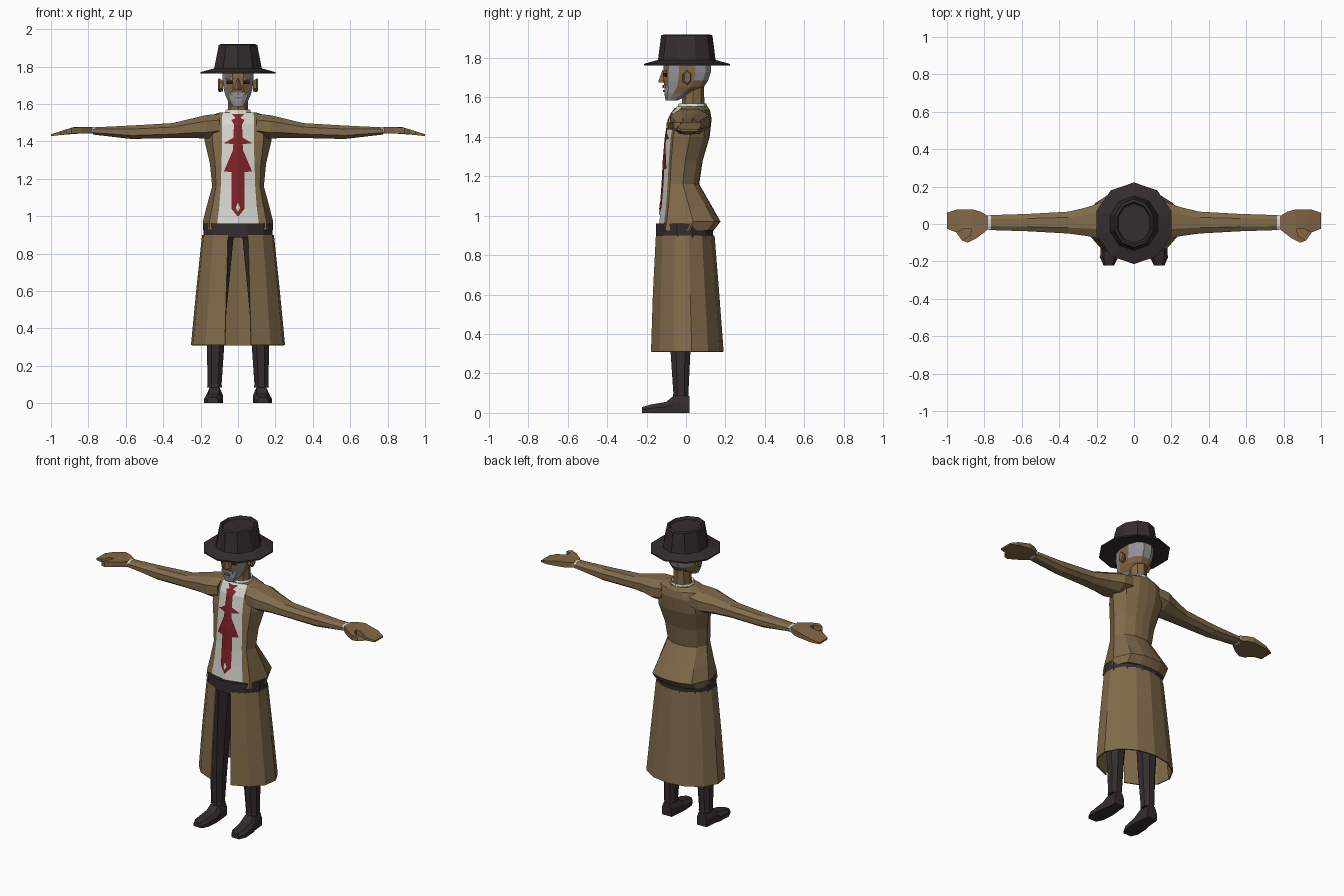
import bpy, bmesh, math
from mathutils import Vector

cube = bpy.data.objects.get("Cube")
if cube:
    bpy.data.objects.remove(cube, do_unlink=True)


def material(name, rgb):
    m = bpy.data.materials.new(name)
    m.use_nodes = True
    m.diffuse_color = (*rgb, 1)
    bsdf = m.node_tree.nodes["Principled BSDF"]
    bsdf.inputs["Base Color"].default_value = (*rgb, 1)
    bsdf.inputs["Roughness"].default_value = 0.9
    return m


COAT = material("tan coat", (0.22, 0.148, 0.07))
DARK = material("charcoal brown", (0.036, 0.026, 0.027))
SHIRT = material("off white", (0.68, 0.68, 0.63))
TIE = material("deep red", (0.22, 0.016, 0.02))
SKIN = material("brown skin", (0.23, 0.14, 0.063))
HAIR = material("grey hair", (0.3, 0.3, 0.33))
EYE = material("dark eye", (0.035, 0.01, 0.01))


def oval(c, a, b, n=8, axis="z", turn=0.0, power=1.0):
    """Ring of n points around c, starting at the front or side."""
    pts = []
    for i in range(n):
        t = math.tau * (i + turn) / n
        s, k = math.sin(t), -math.cos(t)
        s = math.copysign(abs(s) ** power, s) * a
        k = math.copysign(abs(k) ** power, k) * b
        offset = {"z": (s, k, 0), "x": (0, s, k), "y": (s, 0, k)}[axis]
        pts.append(Vector(c) + Vector(offset))
    return pts


def loft(name, rings, mats, rule=None, caps=True, closed=True, mirror=False):
    """Skin a list of equal rings; rule(row, column) picks the material."""
    bm = bmesh.new()
    rows = [[bm.verts.new(p) for p in r] for r in rings]
    n = len(rows[0])
    for i in range(len(rows) - 1):
        for j in range(n if closed else n - 1):
            k = (j + 1) % n
            f = bm.faces.new((rows[i][j], rows[i][k], rows[i + 1][k], rows[i + 1][j]))
            f.material_index = rule(i, j) if rule else 0
    if caps:
        ends = [bm.faces.new(rows[0][::-1]), bm.faces.new(rows[-1])]
        bmesh.ops.triangulate(bm, faces=ends)
    bmesh.ops.recalc_face_normals(bm, faces=bm.faces)
    me = bpy.data.meshes.new(name)
    bm.to_mesh(me)
    bm.free()
    for m in mats:
        me.materials.append(m)
    ob = bpy.data.objects.new(name, me)
    bpy.context.collection.objects.link(ob)
    if mirror:
        ob.modifiers.new("mirror", "MIRROR")
    return ob


# Hat: brim underside, brim edge, crown and dented top
hat = [(.08, .11, 1.775), (.21, .218, 1.762), (.21, .218, 1.77), (.134, .146, 1.79),
       (.108, .13, 1.915), (.095, .115, 1.92), (.088, .105, 1.905)]
loft("hat", [oval((0, .004, z), a, b, 10) for a, b, z in hat], [DARK])

# Head, with beard, sideburns and back hair picked by row and angle
head = [(1.585, .035, -.105, -.04), (1.62, .058, -.112, .03), (1.655, .072, -.113, .095),
        (1.685, .08, -.116, .115), (1.73, .085, -.118, .13), (1.785, .085, -.115, .13)]


def head_colour(row, col):
    side = min(col + 1, 11 - col)       # 0 is the front, 6 the back
    if row == 0:
        return 1
    if row == 1:
        return 1 if side <= 2 else 0
    return 1 if side == 2 or (side >= 4 and row > 2) else 0


loft("head", [oval((0, (f + b) / 2, z), w, (b - f) / 2, 12, turn=.5, power=.8)
              for z, w, f, b in head], [SKIN, HAIR], head_colour)
loft("neck", [oval((0, .035, 1.52), .055, .058), oval((0, .038, 1.7), .05, .054)], [SKIN])
loft("nose", [oval((0, -.114, 1.675), .019, .024, 4), oval((0, -.114, 1.685), .018, .025, 4),
              oval((0, -.112, 1.735), .007, .009, 4)], [SKIN])
loft("ear", [oval((.08, 0, 1.695), .02, .028, 6, "x"), oval((.1, .005, 1.7), .024, .037, 6, "x"),
             oval((.108, .008, 1.702), .018, .03, 6, "x")], [SKIN], mirror=True)


def plate(name, loc, size, turn, mat, mirror=False):
    ring = [(-1, -1), (1, -1), (1, 1), (-1, 1)]
    c, s = math.cos(turn), math.sin(turn)
    rings = [[Vector(loc) + Vector((u * size[0] * c - d * s, u * size[0] * s + d * c, v * size[1]))
              for u, v in ring] for d in (-.004, .004)]
    return loft(name, rings, [mat], mirror=mirror)


plate("eye", (.045, -.107, 1.715), (.016, .009), .45, EYE, True)
plate("eyebrow", (.045, -.107, 1.735), (.019, .004), .45, HAIR, True)
plate("mouth", (0, -.113, 1.633), (.018, .005), 0, SKIN)
plate("moustache", (.02, -.112, 1.655), (.02, .007), .15, HAIR, True)

# Jacket rows: height, shirt half width, half width, front, back
torso = [(.925, .11, .188, -.142, .14), (.97, .11, .188, -.135, .175),
         (1.05, .1, .168, -.126, .13), (1.16, .092, .138, -.118, .067),
         (1.28, .088, .15, -.112, .085), (1.4, .085, .178, -.102, .12),
         (1.49, .085, .18, -.086, .13), (1.535, .085, .155, -.062, .122),
         (1.555, .08, .095, -.045, .108)]


def torso_ring(z, lx, w, f, b):
    half = [(lx, f + .025), (.45 * lx + .55 * w, f + .037), (w, .45 * f + .55 * b),
            (.75 * w, b - .03), (.35 * w, b - .004)]
    xy = [(0, f)] + half + [(0, b)] + [(-x, y) for x, y in half[::-1]]
    return [Vector((x, y, z)) for x, y in xy]


loft("jacket_and_shirt", [torso_ring(*r) for r in torso], [COAT, SHIRT],
     lambda row, col: 1 if col in (0, 11) else 0)
loft("shirt_collar", [oval((0, .032, 1.53), .082, .08, 10), oval((0, .034, 1.57), .068, .07, 10),
                      oval((0, .036, 1.55), .055, .058, 10)], [SHIRT], caps=False)


def on_shirt(x, z, lift):
    for lo, hi in zip(torso, torso[1:]):
        if z <= hi[0]:
            break
    t = (z - lo[0]) / (hi[0] - lo[0])
    lx, f = (lo[i] + t * (hi[i] - lo[i]) for i in (1, 3))
    return Vector((x, f + .025 * abs(x) / lx - lift, z))


def shirt_patch(name, outline, lift, mat):
    loft(name, [[on_shirt(x, z, lift) for x in (-w, 0, w)] for z, w in outline],
         [mat], caps=False, closed=False)


# Layered necktie lying on the shirt
shirt_patch("necktie", [(1.0, .003), (1.04, .036), (1.16, .036), (1.235, .034), (1.24, .075),
                        (1.28, .058), (1.35, .028), (1.385, .025), (1.39, .075), (1.42, .024),
                        (1.49, .022), (1.515, .035), (1.525, .012), (1.547, .035)], .006, TIE)
shirt_patch("tie_diamond", [(1.025, .001), (1.045, .011), (1.07, .001)], .009, SHIRT)

# Arm rows: x, bottom, top, front, back
arm = [(.1, 1.42, 1.55, -.075, .12), (.17, 1.41, 1.545, -.088, .125),
       (.25, 1.415, 1.525, -.07, .095), (.35, 1.415, 1.5, -.055, .07),
       (.57, 1.41, 1.487, -.042, .057), (.775, 1.435, 1.476, -.035, .05)]


def arm_ring(x, lo, hi, f, b):
    return oval((x, (f + b) / 2, (lo + hi) / 2), (b - f) / 2, (hi - lo) / 2, 8, "x", .5, .85)


loft("sleeve", [arm_ring(*r) for r in arm], [COAT], mirror=True)
loft("shirt_cuff", [arm_ring(x, 1.44, 1.477, -.032, .047) for x in (.765, .797)],
     [SHIRT], mirror=True)

# Hand: one outline with a thumb, thinning and drooping to the fingertips
outline = [(.78, .042), (.82, .066), (.86, .077), (.95, .077), (1, .06), (1, -.025), (.95, -.045),
           (.91, -.026), (.87, -.028), (.875, -.06), (.92, -.088), (.89, -.1), (.84, -.075),
           (.78, -.028)]


def hand_ring(side):
    ring = []
    for x, y in outline:
        tip = max(0, x - .88)
        ring.append(Vector((x, y, 1.459 - .22 * tip + side * (.017 - .1 * tip))))
    return ring


loft("hand", [hand_ring(-1), hand_ring(1)], [SKIN], mirror=True)

# Belt and open-fronted coat skirt
loft("belt", [oval((0, -.007, z), .192, .149, 12, turn=.5) for z in (.885, .96)], [DARK])


def skirt_ring(z, a, b, cy):
    ring = []
    for i in range(13):
        t = math.radians(16 + 328 * i / 12)
        ring.append(Vector((a * math.sin(t), cy - b * math.cos(t), z)))
    return ring


skirt = loft("coat_skirt", [skirt_ring(.31, .25, .184, .003), skirt_ring(.6, .222, .168, -.003),
                            skirt_ring(.9, .19, .148, -.007)], [COAT], caps=False, closed=False)
solid = skirt.modifiers.new("thickness", "SOLIDIFY")
solid.thickness = .008
solid.offset = 0

# Trouser legs: height, centre x, half width, half depth, centre y
leg = [(.085, .125, .043, .043, -.026), (.1, .125, .04, .041, -.026), (.31, .12, .05, .054, -.028),
       (.5, .117, .06, .065, -.025), (.87, .1, .08, .09, -.02), (.94, .08, .08, .1, -.02)]
loft("trouser_leg", [oval((cx, cy, z), w, d, 8, turn=.5, power=.9) for z, cx, w, d, cy in leg],
     [DARK], mirror=True)

# Shoe sections from heel to toe: y, centre x, half width, height
shoe = [(.018, .125, .035, .085), (-.065, .125, .043, .085), (-.1, .128, .049, .056),
        (-.18, .133, .048, .042), (-.222, .135, .028, .03)]
loft("shoe", [[Vector((cx + u * w, y, h * v)) for u, v in
               ((-1, 0), (1, 0), (1, .55), (.6, 1), (-.6, 1), (-1, .55))]
              for y, cx, w, h in shoe], [DARK], mirror=True)
